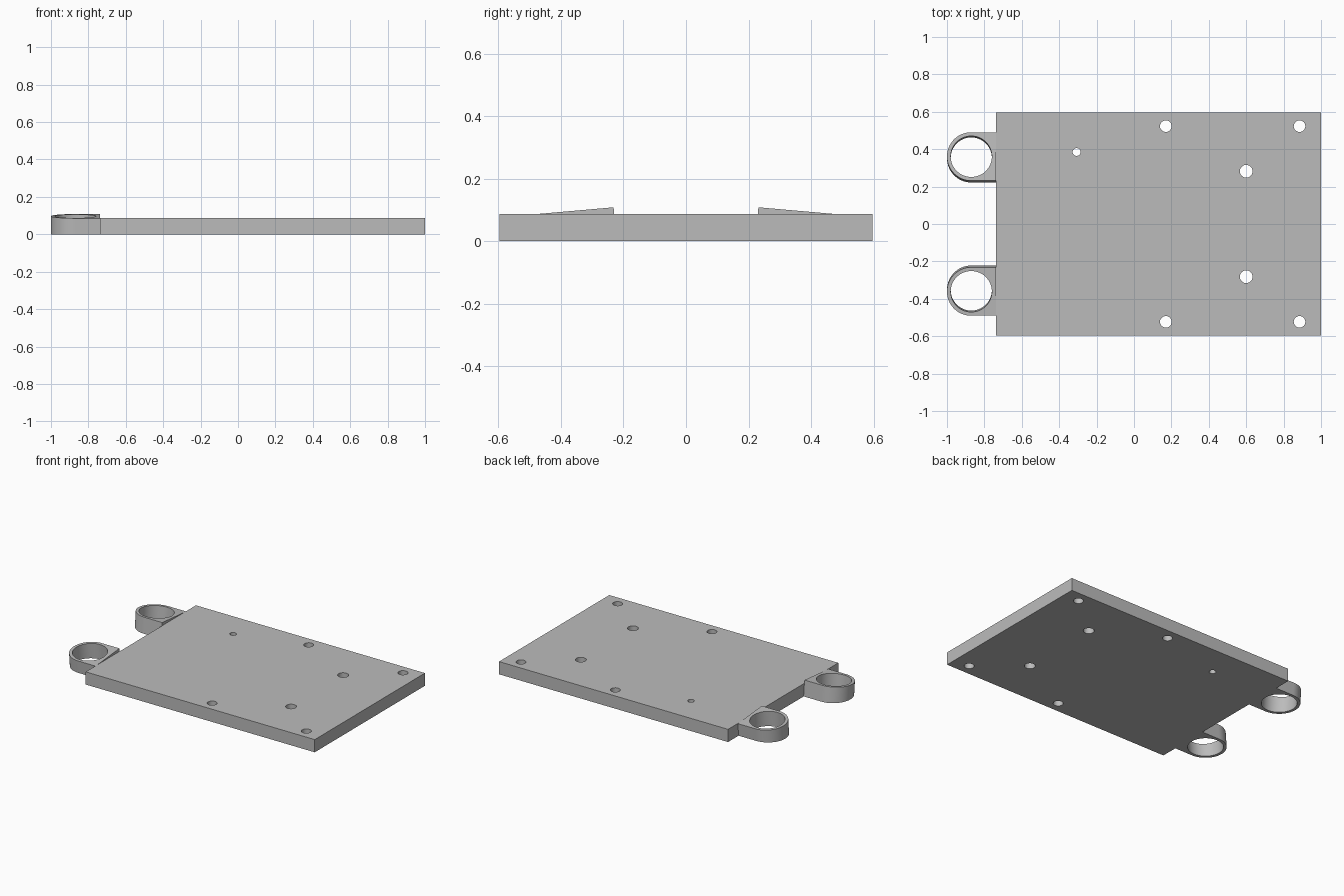
import bpy, bmesh, math
from mathutils import Matrix, Vector

if "Cube" in bpy.data.objects:
    bpy.data.objects.remove(bpy.data.objects["Cube"], do_unlink=True)

THICK = 0.087
EDGE_X = -0.737
TILT = math.radians(5)

grey = bpy.data.materials.new("plain grey")
grey.use_nodes = True
GREY = (0.5, 0.5, 0.5, 1)
grey.diffuse_color = GREY
grey.node_tree.nodes["Principled BSDF"].inputs["Base Color"].default_value = GREY


def prism(name, outline, z0, z1, matrix=Matrix(), trim=False):
    """Extrude an xy outline from z0 to z1, place it, optionally trim at the ground."""
    bm = bmesh.new()
    base = bm.faces.new([bm.verts.new((x, y, z0)) for x, y in outline])
    top = bmesh.ops.extrude_face_region(bm, geom=[base])["geom"]
    bmesh.ops.translate(bm, vec=(0, 0, z1 - z0),
                        verts=[v for v in top if isinstance(v, bmesh.types.BMVert)])
    bm.transform(matrix)
    if trim:
        cut = bmesh.ops.bisect_plane(bm, geom=bm.verts[:] + bm.edges[:] + bm.faces[:],
                                     plane_co=(0, 0, 0), plane_no=(0, 0, 1), clear_inner=True)
        bmesh.ops.edgeloop_fill(bm, edges=[e for e in cut["geom_cut"]
                                           if isinstance(e, bmesh.types.BMEdge)])
    bmesh.ops.recalc_face_normals(bm, faces=bm.faces)
    mesh = bpy.data.meshes.new(name)
    bm.to_mesh(mesh)
    bm.free()
    mesh.materials.append(grey)
    obj = bpy.data.objects.new(name, mesh)
    bpy.context.collection.objects.link(obj)
    return obj


def arc(x, y, r, start=0, sweep=360, steps=48):
    count = steps if sweep == 360 else steps + 1
    return [(x + r * math.cos(math.radians(start + sweep * i / steps)),
             y + r * math.sin(math.radians(start + sweep * i / steps))) for i in range(count)]


def cut_hole(obj, outline, matrix=Matrix()):
    cutter = prism("cutter", outline, -0.4, 0.4, matrix)
    cutter.hide_render = True
    mod = obj.modifiers.new("hole", 'BOOLEAN')
    mod.operation = 'DIFFERENCE'
    mod.solver = 'EXACT'
    mod.object = cutter
    bpy.context.view_layer.objects.active = obj
    bpy.ops.object.modifier_apply(modifier=mod.name)
    bpy.data.objects.remove(cutter, do_unlink=True)


def smooth(obj):
    bpy.ops.object.select_all(action='DESELECT')
    obj.select_set(True)
    bpy.context.view_layer.objects.active = obj
    bpy.ops.object.shade_smooth_by_angle(angle=math.radians(30))


# Flat base plate with drilled holes
plate = prism("base_plate", [(EDGE_X, -0.597), (1, -0.597), (1, 0.597), (EDGE_X, 0.597)], 0, THICK)
holes = [(x, s * y, r) for x, y, r in ((0.17, 0.523, 0.031), (0.885, 0.523, 0.031),
                                       (0.6, 0.282, 0.034)) for s in (-1, 1)]
holes.append((-0.307, 0.385, 0.021))
for x, y, r in holes:
    cut_hole(plate, arc(x, y, r, steps=32))
smooth(plate)

# Tilted ring lugs, trimmed level with the underside of the plate
RING_X, RING_Y, RING_R, BORE_R = -0.87, 0.361, 0.13, 0.11
for side, name in ((1, "back_ring_lug"), (-1, "front_ring_lug")):
    place = (Matrix.Translation((RING_X, side * RING_Y, 0.097))
             @ Matrix.Rotation(-side * TILT, 4, 'X'))
    end = EDGE_X - RING_X
    outline = [(end, RING_R)] + arc(0, 0, RING_R, 90, 180) + [(end, -RING_R)]
    lug = prism(name, outline, -0.3, 0, place, trim=True)
    cut_hole(lug, arc(0, 0, BORE_R, steps=64), place)
    smooth(lug)
